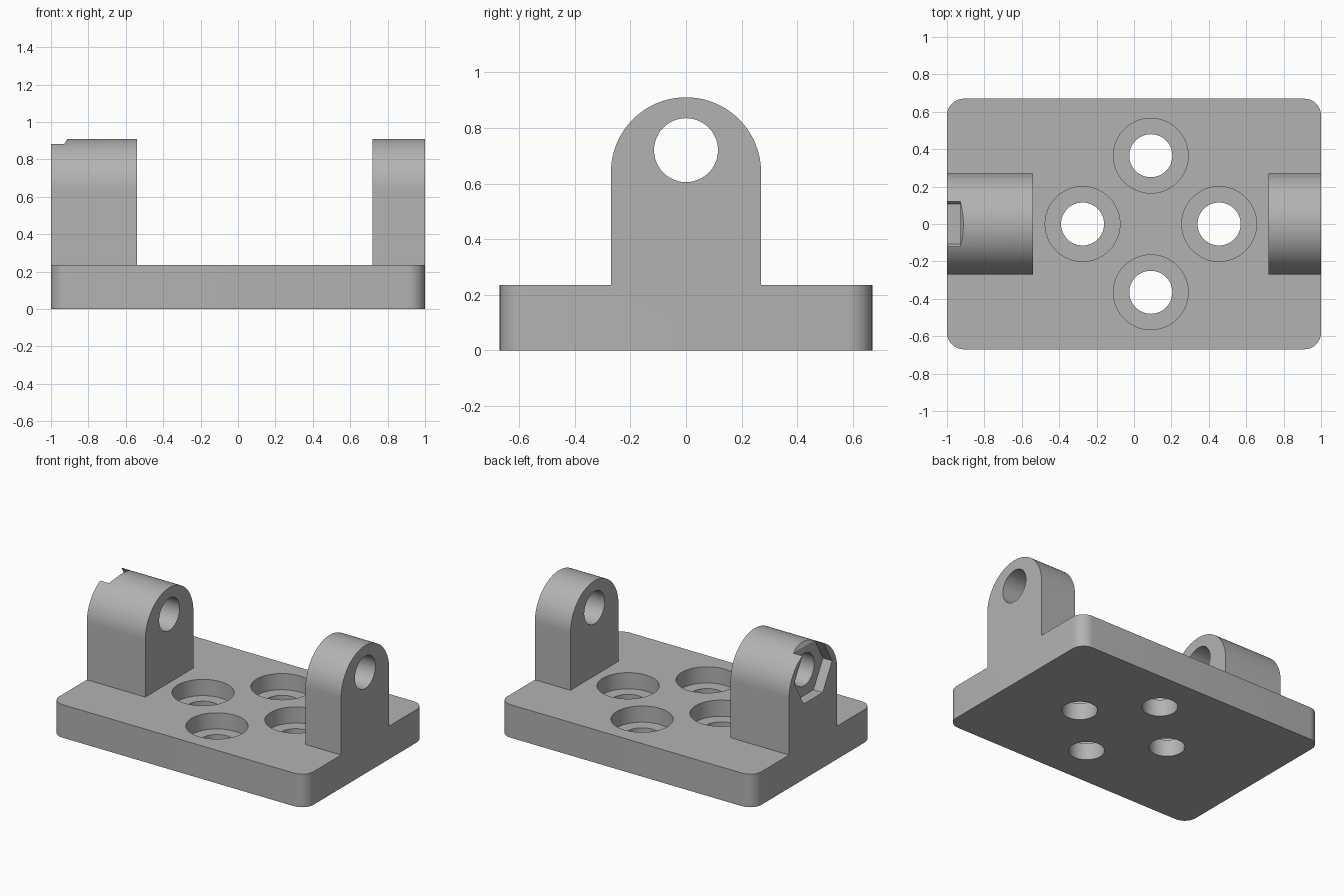
import bpy
import bmesh
import math
from mathutils import Vector

if "Cube" in bpy.data.objects:
    bpy.data.objects.remove(bpy.data.objects["Cube"], do_unlink=True)

grey = bpy.data.materials.new("plain grey")
grey.use_nodes = True
color = (0.45, 0.45, 0.45, 1)
grey.diffuse_color = color
grey.node_tree.nodes["Principled BSDF"].inputs["Base Color"].default_value = color

PLATE_TOP = 0.235
HOLE_Z = 0.72


def prism(name, outline, offset):
    """Extrude a closed outline of 3D points along an offset."""
    bm = bmesh.new()
    face = bm.faces.new([bm.verts.new(p) for p in outline])
    ext = bmesh.ops.extrude_face_region(bm, geom=[face])
    moved = [v for v in ext["geom"] if isinstance(v, bmesh.types.BMVert)]
    bmesh.ops.translate(bm, verts=moved, vec=Vector(offset))
    bmesh.ops.recalc_face_normals(bm, faces=bm.faces[:])
    mesh = bpy.data.meshes.new(name)
    bm.to_mesh(mesh)
    bm.free()
    mesh.materials.append(grey)
    obj = bpy.data.objects.new(name, mesh)
    bpy.context.collection.objects.link(obj)
    return obj


def arc(cx, cy, r, start, end, steps):
    angles = [math.radians(start + (end - start) * i / steps) for i in range(steps + 1)]
    return [(cx + r * math.cos(a), cy + r * math.sin(a)) for a in angles]


def circle(cx, cy, r, n):
    return arc(cx, cy, r, 0, 360, n)[:-1]


def along_x(name, points, x0, x1):
    return prism(name, [(x0, y, z) for y, z in points], (x1 - x0, 0, 0))


def along_z(name, points, z0, z1):
    return prism(name, [(x, y, z0) for x, y in points], (0, 0, z1 - z0))


def combine(target, tool, operation):
    """Apply a boolean and discard the tool."""
    mod = target.modifiers.new(operation.lower(), "BOOLEAN")
    mod.operation = operation
    mod.solver = "EXACT"
    mod.object = tool
    bpy.context.view_layer.objects.active = target
    bpy.ops.object.modifier_apply(modifier=mod.name)
    bpy.data.objects.remove(tool, do_unlink=True)


# Base plate with rounded corners
R = 0.09
corners = [(1, 1, 0), (-1, 1, 90), (-1, -1, 180), (1, -1, 270)]
outline = []
for sx, sy, a in corners:
    outline += arc(sx * (1 - R), sy * (0.67 - R), R, a, a + 90, 10)
bracket = along_z("mounting_bracket", outline, 0, PLATE_TOP)

# Upright lugs with round tops
lug = [(-0.27, PLATE_TOP), (0.27, PLATE_TOP)] + arc(0, 0.64, 0.27, 0, 180, 48)
for name, x0, x1 in (("thick_lug", -1, -0.54), ("thin_lug", 0.72, 1)):
    combine(bracket, along_x(name, lug, x0, x1), "UNION")

# Pivot bore through both lugs
combine(bracket, along_x("pivot_bore", circle(0, HOLE_Z, 0.115, 48), -1.1, 1.1), "DIFFERENCE")

# Hexagonal nut pocket, breaking out through the top of the thick lug
combine(bracket, along_x("nut_pocket", circle(0, HOLE_Z, 0.213, 6), -1.1, -0.928), "DIFFERENCE")
slot = [(-1.1, 0.86), (-0.928, 0.86), (-0.928, 0.884), (-0.9, 0.93), (-1.1, 0.93)]
combine(bracket, prism("pocket_opening", [(x, -0.11, z) for x, z in slot], (0, 0.22, 0)), "DIFFERENCE")

# Four counterbored screw holes
for x, y in ((0.09, 0.365), (0.09, -0.365), (-0.275, 0), (0.455, 0)):
    combine(bracket, along_z("screw_hole", circle(x, y, 0.115, 48), -0.1, 0.4), "DIFFERENCE")
    combine(bracket, along_z("screw_head_recess", circle(x, y, 0.2, 64), 0.12, 0.4), "DIFFERENCE")

bpy.ops.object.select_all(action="DESELECT")
bracket.select_set(True)
bpy.context.view_layer.objects.active = bracket
bpy.ops.object.shade_smooth_by_angle(angle=math.radians(30))
